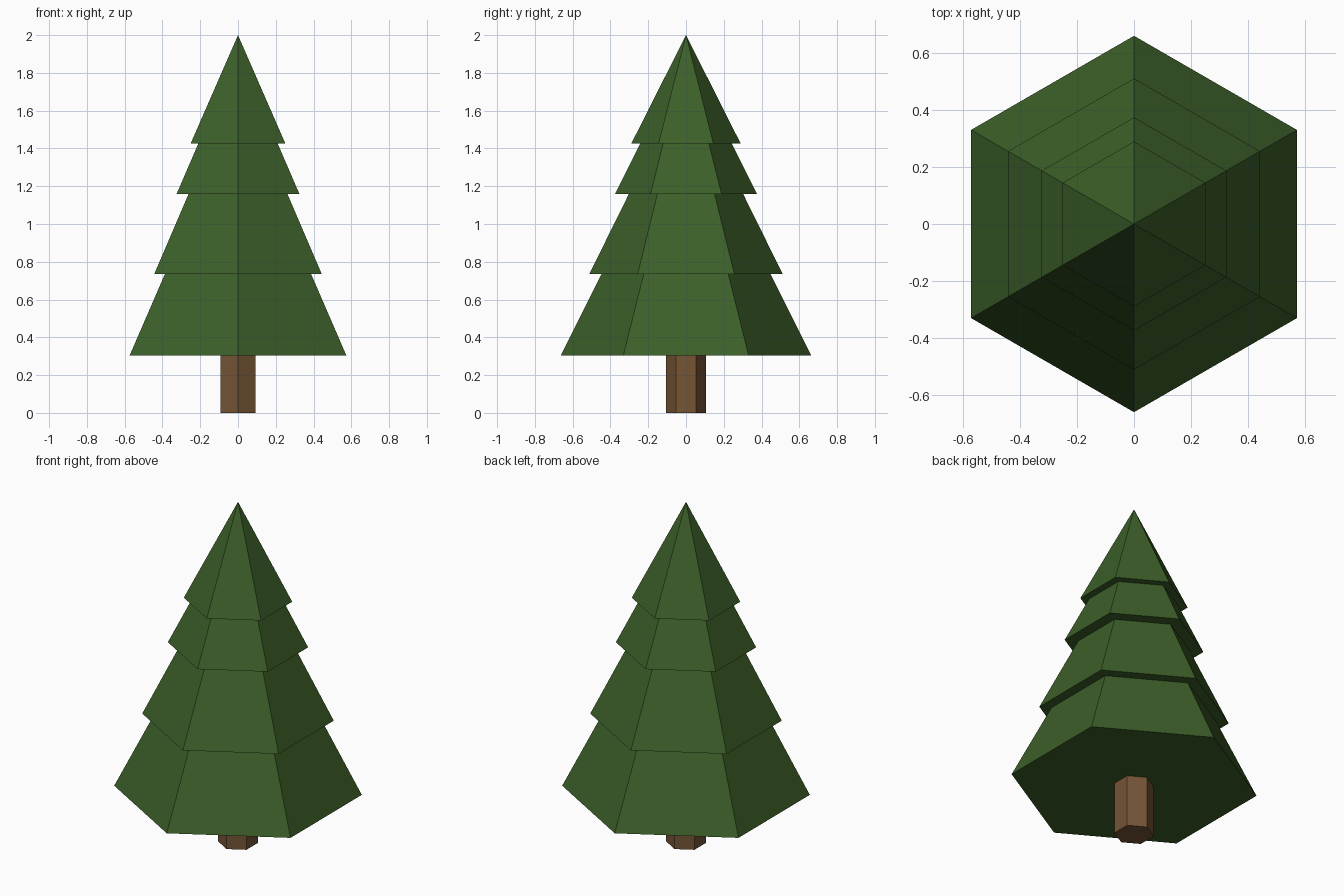
import bpy

if "Cube" in bpy.data.objects:
    bpy.data.objects.remove(bpy.data.objects["Cube"])


def material(name, color):
    m = bpy.data.materials.new(name)
    m.diffuse_color = (*color, 1)
    m.use_nodes = True
    m.node_tree.nodes["Principled BSDF"].inputs["Base Color"].default_value = m.diffuse_color
    return m


def hex_part(name, z0, z1, r0, r1, mat):
    # six-sided flat-shaded frustum with corners on the +y and -y axes
    bpy.ops.mesh.primitive_cone_add(vertices=6, radius1=r0, radius2=r1,
                                    depth=z1 - z0, location=(0, 0, (z0 + z1) / 2))
    ob = bpy.context.object
    ob.name = name
    ob.data.materials.append(mat)
    return ob


green = material("needles", (0.045, 0.115, 0.022))
brown = material("bark", (0.18, 0.09, 0.036))

# Trunk
hex_part("trunk", 0, 0.305, 0.106, 0.106, brown)

# Foliage tiers, bottom to top: base height, top height, base radius, top radius
tiers = [
    ("bottom", 0.305, 0.735, 0.662, 0.447),
    ("lower", 0.735, 1.16, 0.512, 0.302),
    ("upper", 1.16, 1.425, 0.375, 0.243),
    ("top", 1.425, 2.0, 0.290, 0.0),
]
for label, z0, z1, r0, r1 in tiers:
    hex_part(label + "_foliage", z0, z1, r0, r1, green)
